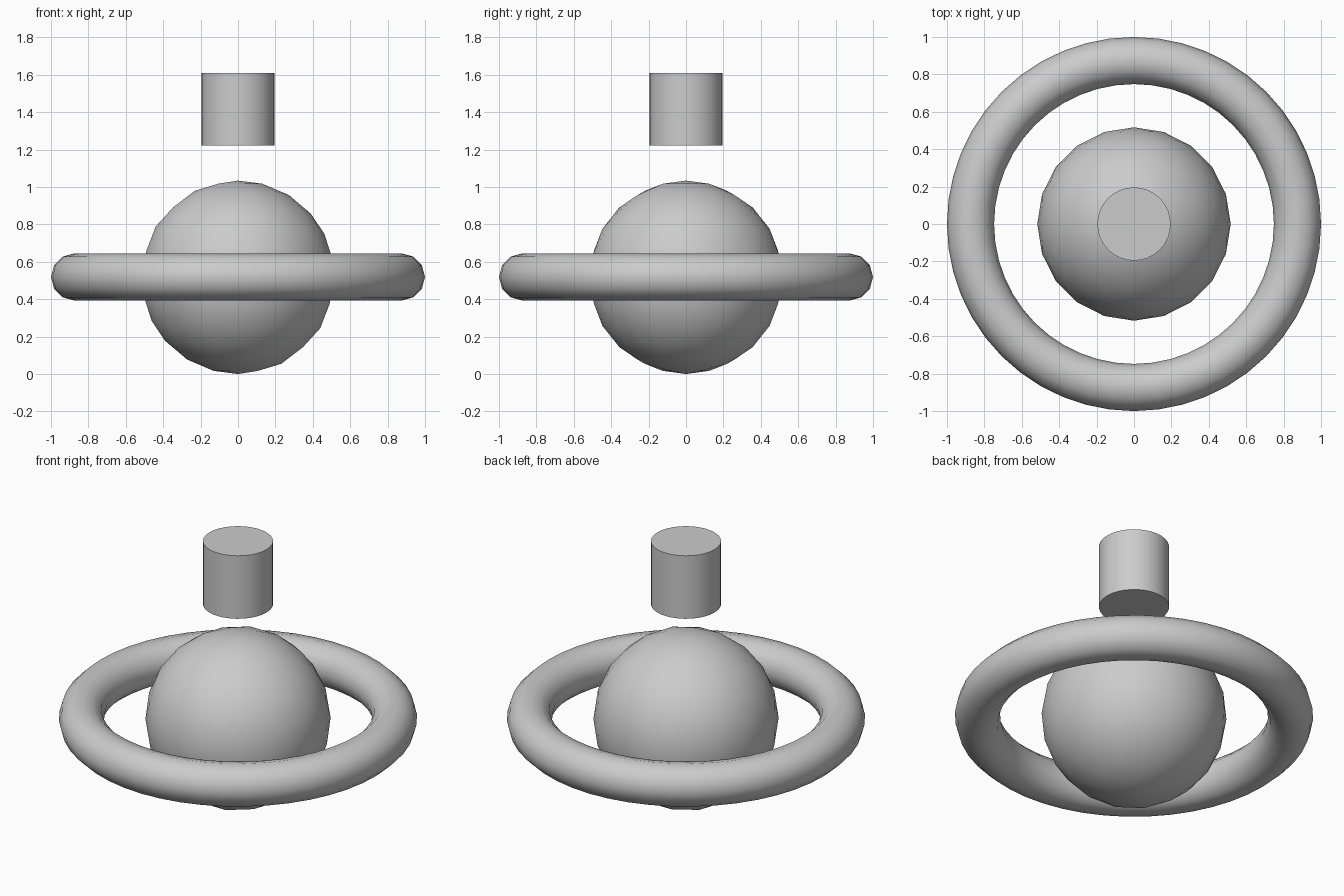
import bpy
from math import radians

if "Cube" in bpy.data.objects:
    bpy.data.objects.remove(bpy.data.objects["Cube"])

CENTRE_Z = 0.517


def finish(name):
    """Name the new part and smooth it, keeping hard edges sharp."""
    obj = bpy.context.object
    obj.name = name
    bpy.ops.object.shade_smooth_by_angle(angle=radians(40))
    return obj


# Central low-poly ball
bpy.ops.mesh.primitive_ico_sphere_add(subdivisions=3, radius=0.517, location=(0, 0, CENTRE_Z))
finish("core_sphere")

# Ring around the ball
bpy.ops.mesh.primitive_torus_add(major_segments=48, minor_segments=12,
                                 major_radius=0.874, minor_radius=0.126,
                                 location=(0, 0, CENTRE_Z + 0.002))
finish("ring")

# Floating cylinder above
bpy.ops.mesh.primitive_cylinder_add(vertices=32, radius=0.196, depth=0.388,
                                    location=(0, 0, 1.415))
finish("top_cylinder")
